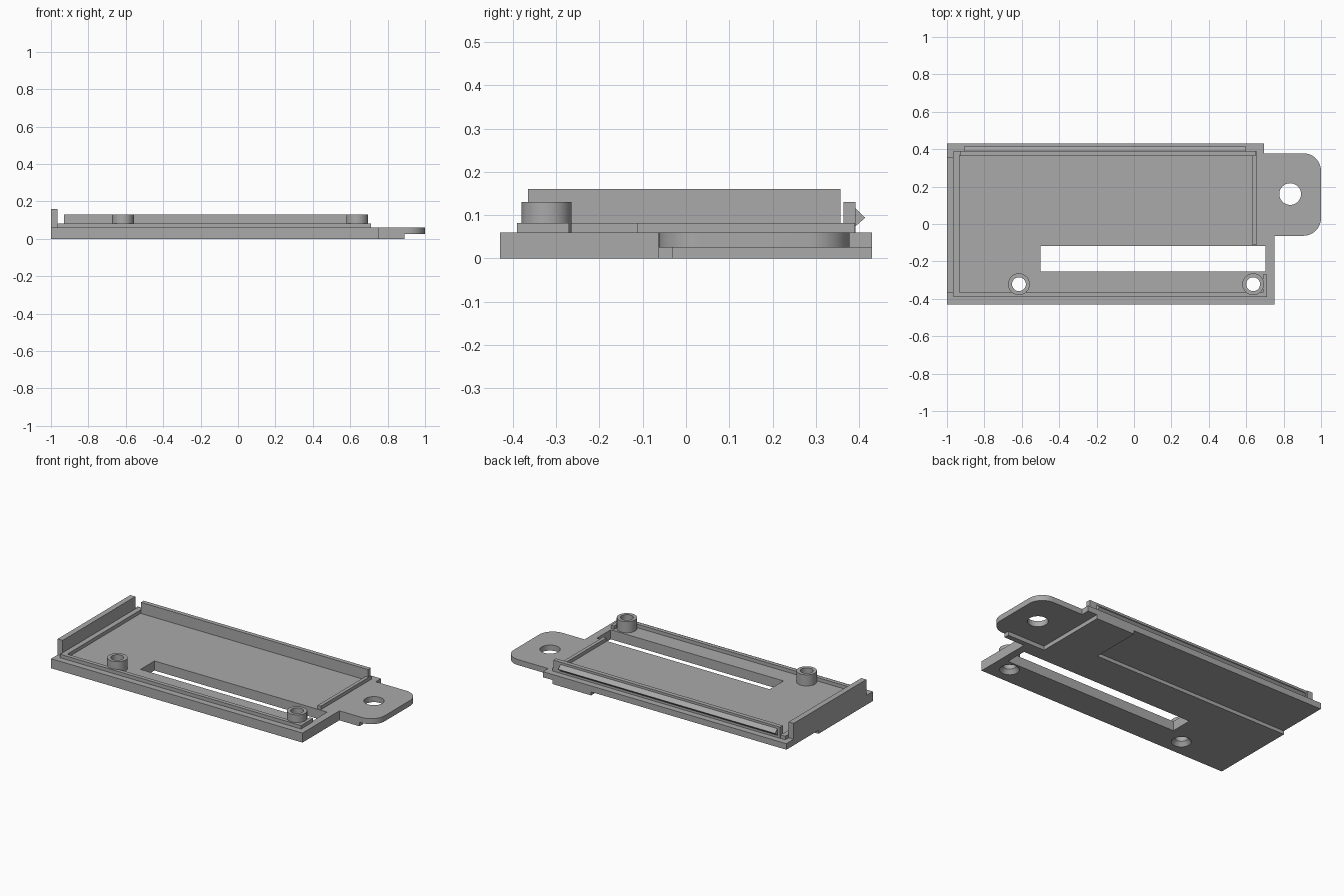
import bpy
import bmesh
from math import cos, sin, pi
from mathutils import Vector

cube = bpy.data.objects.get("Cube")
if cube:
    bpy.data.objects.remove(cube, do_unlink=True)

grey = bpy.data.materials.new("plain grey")
grey.use_nodes = True
grey.diffuse_color = (0.4, 0.4, 0.4, 1)
grey.node_tree.nodes["Principled BSDF"].inputs["Base Color"].default_value = (0.4, 0.4, 0.4, 1)


def finish(name, bm):
    bmesh.ops.recalc_face_normals(bm, faces=bm.faces)
    mesh = bpy.data.meshes.new(name)
    bm.to_mesh(mesh)
    bm.free()
    mesh.materials.append(grey)
    obj = bpy.data.objects.new(name, mesh)
    bpy.context.collection.objects.link(obj)
    return obj


def prism(name, points, direction):
    """Extrude a closed outline of 3D points along a direction."""
    bm = bmesh.new()
    face = bm.faces.new([bm.verts.new(p) for p in points])
    ext = bmesh.ops.extrude_face_region(bm, geom=[face])["geom"]
    verts = [v for v in ext if isinstance(v, bmesh.types.BMVert)]
    bmesh.ops.translate(bm, verts=verts, vec=Vector(direction))
    return finish(name, bm)


def box(name, x0, x1, y0, y1, z0, z1):
    corners = [(x0, y0, z0), (x1, y0, z0), (x1, y1, z0), (x0, y1, z0)]
    return prism(name, corners, (0, 0, z1 - z0))


def lathe(name, profile, x, y, closed=False, steps=48):
    """Spin (radius, height) points about a vertical axis."""
    bm = bmesh.new()
    rings = [[bm.verts.new((x + r * cos(2 * pi * i / steps), y + r * sin(2 * pi * i / steps), z))
              for i in range(steps)] for r, z in profile]
    pairs = list(zip(rings, rings[1:]))
    if closed:
        pairs.append((rings[-1], rings[0]))
    else:
        bm.faces.new(rings[0])
        bm.faces.new(rings[-1])
    for a, b in pairs:
        for i in range(steps):
            j = (i + 1) % steps
            bm.faces.new((a[i], a[j], b[j], b[i]))
    return finish(name, bm)


def cut(obj, cutters):
    for c in cutters:
        c.hide_render = True
        mod = obj.modifiers.new("cut", "BOOLEAN")
        mod.operation = "DIFFERENCE"
        mod.solver = "EXACT"
        mod.object = c
    graph = bpy.context.evaluated_depsgraph_get()
    mesh = bpy.data.meshes.new_from_object(obj.evaluated_get(graph))
    obj.modifiers.clear()
    obj.data = mesh
    for c in cutters:
        bpy.data.objects.remove(c, do_unlink=True)


def smooth(obj):
    bpy.ops.object.select_all(action="DESELECT")
    obj.select_set(True)
    bpy.context.view_layer.objects.active = obj
    bpy.ops.object.shade_smooth_by_angle()


TOP = 0.06
BOSSES = {"right": (-0.615, -0.322), "left": (0.637, -0.322)}

# Base plate outline with a rounded mounting tab
radius = 0.095


def corner(cx, cy, start):
    return [(cx + radius * cos(start + pi / 2 * i / 12),
             cy + radius * sin(start + pi / 2 * i / 12)) for i in range(13)]


outline = [(-1, -0.43), (0.75, -0.43), (0.75, -0.063)]
outline += corner(1 - radius, -0.063 + radius, -pi / 2)
outline += corner(1 - radius, 0.378 - radius, 0)
outline += [(0.695, 0.378), (0.695, 0.43), (-1, 0.43)]
plate = prism("base_plate", [(x, y, 0) for x, y in outline], (0, 0, TOP))

# Slot, holes and underside recesses
cutters = [
    box("slot_cutter", -0.5, 0.703, -0.255, -0.117, -0.1, 0.2),
    box("back_recess_cutter", -1.1, 0.36, 0.11, 0.5, -0.1, 0.022),
    box("tab_recess_cutter", 0.63, 1.1, -0.03, 0.5, -0.1, 0.025),
    box("tab_end_cutter", 0.89, 1.1, -0.2, 0.1, -0.1, 0.025),
    lathe("tab_hole_cutter", [(0.058, -0.1), (0.058, 0.2)], 0.835, 0.16),
]
for side, (x, y) in BOSSES.items():
    profile = [(0.056, -0.05), (0.056, 0.0), (0.037, 0.025), (0.037, 0.2)]
    cutters.append(lathe("screw_cutter_" + side, profile, x, y))
cut(plate, cutters)
smooth(plate)

# Hollow screw bosses
for side, (x, y) in BOSSES.items():
    tube = [(0.037, TOP), (0.058, TOP), (0.058, 0.13), (0.037, 0.13)]
    smooth(lathe(side + "_screw_boss", tube, x, y, closed=True))

# Low rim around the tray
LOW = TOP - 0.005
RIM = 0.082
box("front_rim", -0.965, 0.712, -0.39, -0.365, LOW, RIM)
box("right_rim", -0.965, -0.933, -0.365, 0.39, LOW, RIM)
box("left_rim", 0.633, 0.655, -0.112, 0.39, LOW, RIM)
box("left_front_rim", 0.69, 0.712, -0.365, -0.27, LOW, RIM)
box("back_rim", -0.933, 0.633, 0.368, 0.39, LOW, RIM)

# Tall end wall and back wall with a snap ridge
box("right_end_wall", -1, -0.965, -0.365, 0.357, LOW, 0.16)
box("back_wall", -0.93, 0.65, 0.364, 0.391, LOW, 0.13)
ridge = [(-0.91, 0.39, 0.073), (-0.91, 0.414, 0.094), (-0.91, 0.39, 0.117)]
prism("snap_ridge", ridge, (1.51, 0, 0))
